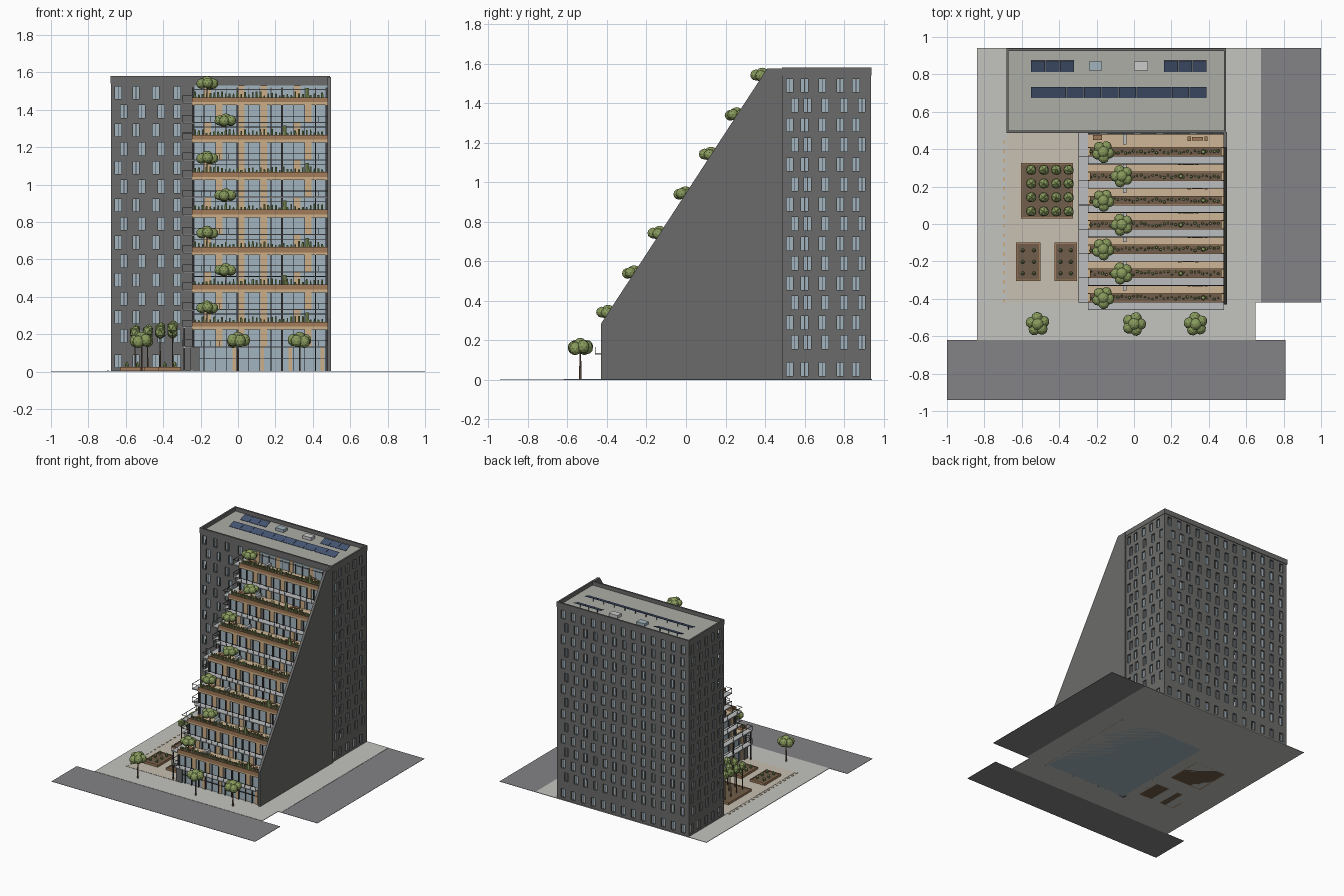
import bpy, bmesh, math, random
from mathutils import Matrix, Vector

if "Cube" in bpy.data.objects:
    bpy.data.objects.remove(bpy.data.objects["Cube"])
random.seed(4)
COL = dict(wall=(.15, .148, .145), glass=(.36, .46, .52), dark=(.06, .06, .065), road=(.23, .23, .24),
           pave=(.55, .55, .52), court=(.58, .53, .44), tan=(.60, .42, .24), wood=(.36, .20, .10),
           soil=(.16, .11, .07), leaf=(.25, .33, .11), roof=(.42, .42, .39), slab=(.50, .51, .52),
           solar=(.06, .09, .17), deck=(.62, .47, .31), white=(.75, .75, .73))
MATS = {}
for key, c in COL.items():
    MATS[key] = bpy.data.materials.new(key)
    MATS[key].diffuse_color = (*c, 1)


def finish(name, bm, *mats):
    me = bpy.data.meshes.new(name)
    bm.to_mesh(me)
    bm.free()
    for m in mats:
        me.materials.append(MATS[m])
    ob = bpy.data.objects.new(name, me)
    bpy.context.collection.objects.link(ob)
    return ob


def boxes(name, items, mat, tilt=0):
    """Boxes given as x0, x1, y0, y1, z0, z1, joined in one object."""
    bm = bmesh.new()
    for x0, x1, y0, y1, z0, z1 in items:
        m = Matrix.Translation(((x0 + x1) / 2, (y0 + y1) / 2, (z0 + z1) / 2)) @ Matrix.Rotation(tilt, 4, 'X')
        bmesh.ops.create_cube(bm, size=1, matrix=m @ Matrix.Diagonal((x1 - x0, y1 - y0, z1 - z0, 1)))
    return finish(name, bm, mat)


def blobs(name, items, mat='leaf', sub=1):
    """Faceted spheres given as x, y, z, horizontal radius, vertical radius."""
    bm = bmesh.new()
    for x, y, z, r, h in items:
        m = Matrix.Translation((x, y, z)) @ Matrix.Rotation(random.random() * 6, 4, 'Z')
        bmesh.ops.create_icosphere(bm, subdivisions=sub, radius=1, matrix=m @ Matrix.Diagonal((r, r, h, 1)))
    return finish(name, bm, mat)


def posts(name, items, mat):
    """Tapered trunks given as x, y, z0, z1, radius."""
    bm = bmesh.new()
    for x, y, z0, z1, r in items:
        bmesh.ops.create_cone(bm, segments=6, cap_ends=True, radius1=r, radius2=r * .7, depth=z1 - z0,
                              matrix=Matrix.Translation((x, y, (z0 + z1) / 2)))
    return finish(name, bm, mat)


def crown(x, y, z, r, h):
    out = [(x, y, z + h * .35, r * .5, h * .65)]
    for i in range(5):
        a = i * 2 * math.pi / 5 + x * 9
        out.append((x + .52 * r * math.cos(a), y + .52 * r * math.sin(a), z - h * .1 * (i % 3), r * .47, h * .75))
    return out


H = 1.58
ROWS = [.055] + [.19 + .1 * i for i in range(14)]


def wall(name, origin, u, length, even, odd, w=.034, h=.068, d=.012):
    """Facade of quads with recessed windows, columns alternating by floor."""
    bm = bmesh.new()
    u, o, up = Vector(u), Vector(origin), Vector((0, 0, 1))
    n = u.cross(up)

    def quad(pts, mi=0):
        f = bm.faces.new([bm.verts.new(o + u * a + up * b + n * c) for a, b, c in pts])
        f.material_index = mi

    def flat(a0, a1, b0, b1, c=0, mi=0):
        quad([(a0, b0, c), (a1, b0, c), (a1, b1, c), (a0, b1, c)], mi)
    zprev = 0
    for k, zc in enumerate(ROWS):
        b0, b1 = zc - h / 2, zc + h / 2
        flat(0, length, zprev, b0)
        zprev, a = b1, 0
        for cx in (odd if k % 2 else even):
            p, q = cx - w / 2, cx + w / 2
            flat(a, p, b0, b1)
            a = q
            for x0, x1 in ((p, cx - .002), (cx + .002, q)):
                flat(x0, x1, b0, b1, -d, 1)
            flat(cx - .002, cx + .002, b0, b1, -d + .003, 2)
            quad([(p, b0, 0), (q, b0, 0), (q, b0, -d), (p, b0, -d)])
            quad([(p, b1, -d), (q, b1, -d), (q, b1, 0), (p, b1, 0)])
            quad([(p, b0, 0), (p, b0, -d), (p, b1, -d), (p, b1, 0)])
            quad([(q, b0, -d), (q, b0, 0), (q, b1, 0), (q, b1, -d)])
        flat(a, length, b0, b1)
    flat(0, length, zprev, H)
    return finish(name, bm, 'wall', 'glass', 'dark')


# ground
boxes('streets', [(-1, .81, -.94, -.62, 0, .002), (.68, 1, -.42, .94, 0, .002)], 'road')
boxes('pavement', [(-.84, .65, -.62, -.42, 0, .004), (-.84, .68, -.42, .94, 0, .004)], 'pave')
boxes('courtyard_paving', [(-.68, -.24, -.42, .49, .003, .006)], 'court')

# tower
X0, X1, Y0, Y1 = -.68, .49, .49, .935
wall('tower_front', (X0, Y0, 0), (1, 0, 0), X1 - X0, [.04, .135, .24, .355], [.07, .165, .27, .355])
wall('tower_right', (X1, Y0, 0), (0, 1, 0), Y1 - Y0, [.035, .11, .20, .29, .37], [.06, .125, .215, .31, .40])
wall('tower_left', (X0, Y1, 0), (0, -1, 0), Y1 - Y0, [.04, .13, .22, .31, .39], [.06, .15, .235, .325, .41])
wall('tower_back', (X1, Y1, 0), (-1, 0, 0), X1 - X0, [.05 + .089 * i for i in range(13)],
     [.08 + .086 * i for i in range(13)])
boxes('tower_roof', [(X0 + .002, X1 - .002, Y0 + .002, Y1 - .002, 1.53, 1.55)], 'roof')
boxes('roof_parapet', [(X0 - .003, X1 + .003, Y0 - .004, Y0 + .01, 1.54, H), (X0 - .003, X1 + .003, Y1 - .01, Y1 + .004, 1.54, H),
                       (X0 - .003, X0 + .01, Y0, Y1, 1.54, H), (X1 - .01, X1 + .003, Y0, Y1, 1.54, H)], 'wall')
pan = [(-.55 + .094 * i, -.55 + .094 * i + .092, .672, .734, 1.564, 1.567) for i in range(10)]
for s, e in ((-.55, -.32), (.16, .39)):
    pan += [(s + (e - s) / 3 * i, s + (e - s) / 3 * (i + 1) - .002, .812, .874, 1.564, 1.567) for i in range(3)]
boxes('solar_panels', pan, 'solar', math.radians(18))
boxes('panel_stands', [(p[0] + .02, p[0] + .024, p[3] - .012, p[3] - .008, 1.55, 1.57) for p in pan], 'dark')
boxes('roof_skylight', [(-.24, -.17, .82, .87, 1.55, 1.572)], 'glass')
boxes('roof_unit', [(0, .075, .82, .87, 1.55, 1.574)], 'white')

# sloping end wall
bm = bmesh.new()
prof = [(-.43, 0), (.492, 0), (.492, 1.575), (.41, 1.575), (-.43, .285)]
f = bm.faces.new([bm.verts.new((.478, y, z)) for y, z in prof])
r = bmesh.ops.extrude_face_region(bm, geom=[f])
bmesh.ops.translate(bm, vec=(.02, 0, 0), verts=[v for v in r['geom'] if isinstance(v, bmesh.types.BMVert)])
bmesh.ops.recalc_face_normals(bm, faces=bm.faces)
finish('sloping_side_wall', bm, 'wall')

# stepped terraces
L, R = -.245, .478
core, slabs, decks, mull, panels, balc, rails, wood, soil = ([] for _ in range(9))
side, furn, plants, trunks, crowns, screens = ([] for _ in range(6))
for k in range(8):
    y = -.42 + .13 * k
    zb, zt = (0 if k == 0 else .04 + .2 * k), .24 + .2 * k
    top = min(zt, 1.53)
    if k < 7:
        core.append((L + .012, R, y + .015, .49, zb, zt - .012))
        slabs.append((L, R, y, .489, zt - .016, zt))
        decks.append((L, R, y + .05, y + .145, zt, zt + .003))
    else:
        core.append((L + .012, R, .483, .489, zb, top))
    mid = .135 + .2 * k
    # glazing bars and timber panels
    for i in range(13):
        x = L + .004 + i * (R - L - .008) / 12
        wd = .005 if i % 4 == 0 else .002
        mull.append((x - wd, x + wd, y + .003 if k < 7 else .478, y + .018, zb, top - .01))
    mull.append((L, R, y + .006 if k < 7 else .479, y + .018, zb + .066, zb + .070))
    for z0, z1, sh in ((zb, mid, 0), (mid, zt - .015, 1)):
        if k == 7 and sh or k == 0 and not sh:
            continue
        for i in (1, 4, 6, 9):
            x = L + .004 + (i + sh * (1 if i % 2 else 0)) * .0596
            panels.append((x + .003, x + .038, y + .008 if k < 7 else .48, y + .017, z0, min(z1, top)))
    if k == 0:
        panels += [(x, x + .02, y + .008, y + .017, 0, .13) for x in (-.03, .12, .27, .44)]
    if k == 7:
        break
    # narrow mid-floor balcony
    balc.append((L, R, y - .04, y + .016, mid - .006, mid))
    rails.append((L, R, y - .041, y - .037, mid + .029, mid + .032))
    rails += [(L + i * .0482, L + i * .0482 + .002, y - .04, y - .038, mid, mid + .03) for i in range(16)]
    # side galleries
    for z in (mid, zt):
        balc.append((-.295, L + .012, y, .489, z - .008, z))
        rails += [(-.297, -.294, y, .489, z + .034, z + .037), (-.297, L, y, y + .003, z + .034, z + .037)]
        n = int((.48 - y) / .06)
        rails += [(-.296, -.294, y + j * .06, y + j * .06 + .002, z, z + .035) for j in range(n + 1)]
    n = int((.48 - y) / .065)
    side += [(L + .004, L + .014, y + .02 + j * .065, y + .024 + j * .065, zb, zt) for j in range(n + 1)]
    panels += [(L + .006, L + .013, y + .03 + j * .13, y + .06 + j * .13, zb, zt - .015) for j in range(max(1, n // 2))]
    # planter trough with plants
    wood += [(L, R, y, y + .006, zt - .004, zt + .026), (L, R, y + .046, y + .051, zt, zt + .026)]
    soil.append((L + .01, R - .01, y + .006, y + .046, zt, zt + .02))
    for i in range(34):
        plants.append((L + .015 + i * .0206, y + .018 + random.random() * .018, zt + .018,
                       zt + random.uniform(.035, .058), random.uniform(.005, .009)))
    plants.append(((.25 if k % 2 else .37), y + .026, zt + .018, zt + .075, .014))
    tx = -.065 if k % 2 else -.165
    trunks.append((tx, y + .028, zt, zt + .1, .004))
    crowns += crown(tx, y + .026, zt + .103, .062, .037)
    # terrace furniture and screens
    fx = .29 if k % 2 else .34
    furn += [(fx - .03, fx + .03, y + .086, y + .106, zt + .018, zt + .022), (fx - .004, fx + .004, y + .09, y + .1, zt, zt + .02)]
    furn += [(fx + s - .009, fx + s + .009, y + .085, y + .107, zt, zt + .012) for s in (-.045, .045)]
    furn.append((-.22, -.17, y + .09, y + .115, zt, zt + .013))
    screens.append((-.06, -.04, y + .065, y + .13, zt, zt + .03))
boxes('terrace_glazing', core, 'glass')
boxes('terrace_slabs', slabs, 'tan')
boxes('terrace_decking', decks, 'deck')
boxes('glazing_bars', mull + side, 'dark')
boxes('timber_panels', panels, 'tan')
boxes('balcony_slabs', balc, 'slab')
boxes('balcony_rails', rails, 'dark')
boxes('terrace_troughs', wood, 'wood')
boxes('terrace_soil', soil, 'soil')
boxes('terrace_furniture', furn, 'wood')
boxes('terrace_screens', screens, 'slab')
boxes('entrance_pier', [(L - .01, -.205, -.42, -.38, 0, .135)], 'wall')
boxes('gallery_columns', [(-.292, -.284, y, y + .008, 0, .24) for y in (-.415, -.19, .03, .26, .47)], 'dark')

# courtyard beds
beds = [(-.605, -.325, .03, .325), (-.63, -.50, -.305, -.10), (-.425, -.305, -.305, -.10)]
kerb = []
for a, b, c, d in beds:
    kerb += [(a, b, c, c + .008, 0, .024), (a, b, d - .008, d, 0, .024), (a, a + .008, c, d, 0, .024), (b - .008, b, c, d, 0, .024)]
boxes('bed_kerbs', kerb, 'wood')
boxes('bed_soil', [(a + .005, b - .005, c + .005, d - .005, 0, .02) for a, b, c, d in beds], 'soil')
grove = []
for x in (-.55, -.483, -.416, -.35):
    for y in (.29, .217, .143, .068):
        z = random.uniform(.19, .245)
        trunks.append((x, y, .01, z, .004))
        grove += [(x, y, z, .031, .035), (x + .008, y - .006, z + .012, .022, .025)]
blobs('grove_crowns', grove)
shrubs = [(a + (b - a) * u, c + (d - c) * v, .034, .011, .02) for a, b, c, d in beds[1:]
          for u in (.27, .73) for v in (.2, .5, .8)]
blobs('bed_shrubs', shrubs)
boxes('courtyard_edging', [(-.70, -.69, -.42 + .05 * i, -.40 + .05 * i, .003, .007) for i in range(18)], 'tan')

# street trees
for x in (-.515, 0, .33):
    trunks.append((x, -.535, 0, .16, .006))
    crowns += crown(x, -.535, .168, .066, .045)
posts('tree_trunks', trunks, 'soil')
blobs('tree_crowns', crowns, sub=2)
posts('trough_plants', plants, 'leaf')

for m in bpy.data.materials:
    if m.users and not m.is_grease_pencil:
        m.use_nodes = True
        m.node_tree.nodes["Principled BSDF"].inputs["Base Color"].default_value = m.diffuse_color
